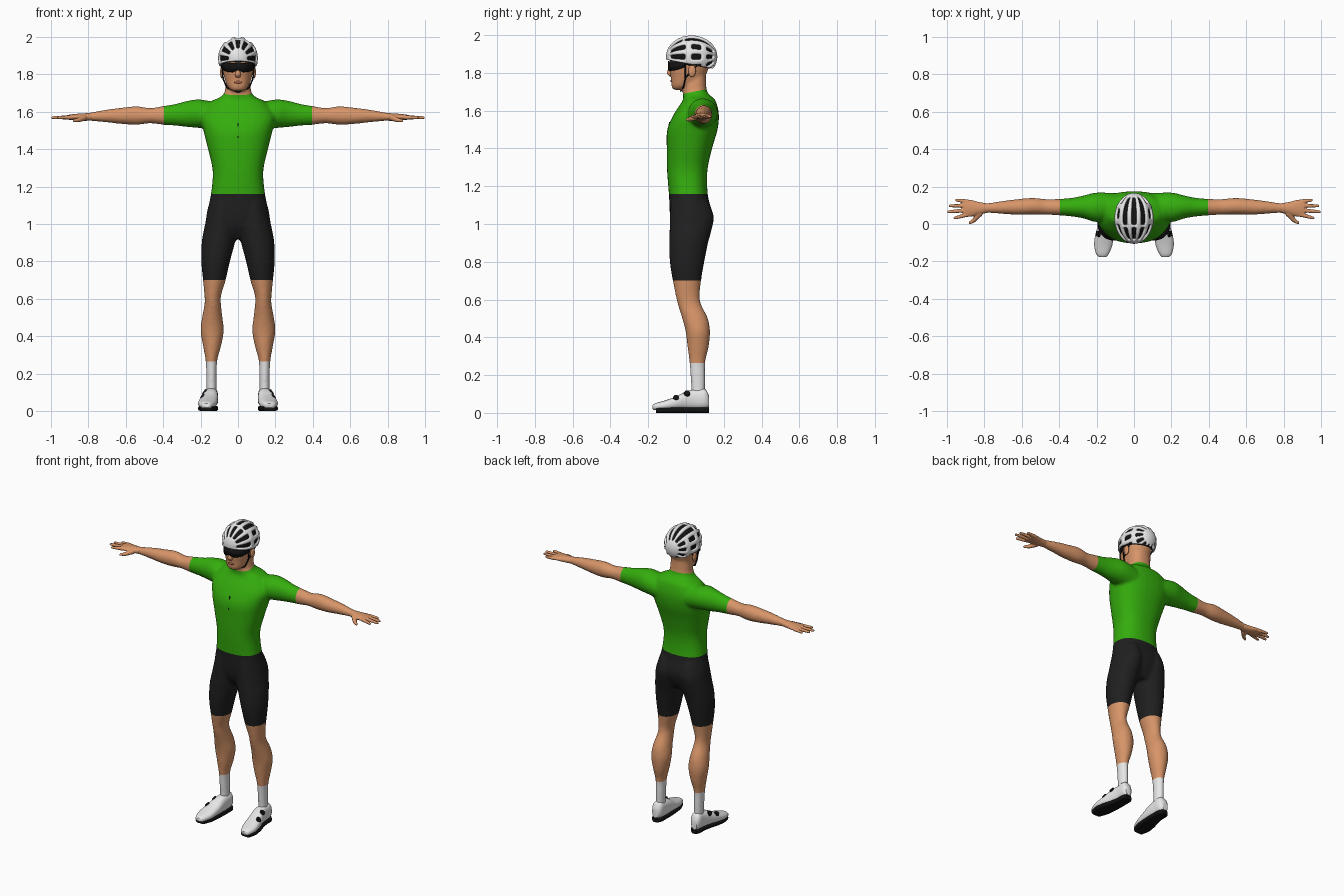
import bpy
import bmesh
import math
from mathutils import Matrix, Vector

cube = bpy.data.objects.get("Cube")
if cube:
    bpy.data.objects.remove(cube)


def material(name, colour):
    mat = bpy.data.materials.new(name)
    mat.use_nodes = True
    mat.diffuse_color = (*colour, 1)
    for node in mat.node_tree.nodes:
        if node.type == 'BSDF_PRINCIPLED':
            node.inputs["Base Color"].default_value = (*colour, 1)
            node.inputs["Roughness"].default_value = .7
    return mat


skin = material("skin", (.68, .3, .14))
green = material("jersey green", (.035, .42, .004))
charcoal = material("shorts charcoal", (.014, .014, .014))
white = material("white", (.8, .8, .8))
black = material("black", (.006, .006, .006))
lip = material("lip", (.45, .14, .08))


def spline(rings, steps=4):
    """Catmull-Rom interpolation between cross-sections."""
    out = []
    last = len(rings) - 1
    for i in range(last):
        around = [rings[min(max(i + k, 0), last)] for k in (-1, 0, 1, 2)]
        for j in range(steps):
            t = j / steps
            out.append([b + .5 * t * (c - a + t * (2*a - 5*b + 4*c - d + t * (3*(b - c) + d - a)))
                        for a, b, c, d in zip(*around)])
    return out + [list(rings[-1])]


def loft(bm, rings, axis, side=1, power=1, sides=24):
    """Closed skin over rings of (position, a_min, a_max, b_min, b_max) along an axis."""
    loops = []
    for pos, a0, a1, b0, b1 in spline(rings):
        loop = []
        for k in range(sides):
            ang = math.tau * k / sides
            c, s = math.cos(ang), math.sin(ang)
            c = math.copysign(abs(c) ** power, c)
            s = math.copysign(abs(s) ** power, s)
            co = [(a0 + a1 + (a1 - a0) * c) / 2, (b0 + b1 + (b1 - b0) * s) / 2]
            co.insert(axis, pos)
            co[0] *= side
            loop.append(bm.verts.new(co))
        loops.append(loop)
    for low, high in zip(loops, loops[1:]):
        for k in range(sides):
            n = (k + 1) % sides
            bm.faces.new((low[k], low[n], high[n], high[k]))
    bm.faces.new(loops[0])
    bm.faces.new(loops[-1])


def ball(bm, centre, size):
    bmesh.ops.create_uvsphere(bm, u_segments=20, v_segments=12, radius=1,
                              matrix=Matrix.Translation(centre) @ Matrix.Diagonal((*size, 1)))


def rod(bm, start, end, r1, r2, rounded=True):
    a, b = Vector(start), Vector(end)
    turn = (b - a).to_track_quat('Z', 'Y').to_matrix().to_4x4()
    bmesh.ops.create_cone(bm, cap_ends=True, segments=16, radius1=r1, radius2=r2,
                          depth=(b - a).length, matrix=Matrix.Translation((a + b) / 2) @ turn)
    if rounded:
        ball(bm, b, (r2, r2, r2))


def finish(bm, name, mats, recalc=True):
    if recalc:
        bmesh.ops.recalc_face_normals(bm, faces=bm.faces[:])
    mesh = bpy.data.meshes.new(name)
    bm.to_mesh(mesh)
    bm.free()
    obj = bpy.data.objects.new(name, mesh)
    bpy.context.scene.collection.objects.link(obj)
    for mat in mats:
        mesh.materials.append(mat)
    mesh.shade_smooth()
    mesh.set_sharp_from_angle(angle=math.radians(50))
    return obj


def fuse(bm, voxel, rounds):
    """Blend overlapping volumes into one surface and return it as a new bmesh."""
    obj = finish(bm, "blend", [])
    mod = obj.modifiers.new("Blend", 'REMESH')
    mod.mode = 'VOXEL'
    mod.voxel_size = voxel
    relax = obj.modifiers.new("Relax", 'SMOOTH')
    relax.factor = .5
    relax.iterations = rounds
    graph = bpy.context.evaluated_depsgraph_get()
    mesh = bpy.data.meshes.new_from_object(obj.evaluated_get(graph))
    out = bmesh.new()
    out.from_mesh(mesh)
    bpy.data.objects.remove(obj)
    bpy.data.meshes.remove(mesh)
    return out


def cut(bm, co, normal, clear=False):
    bmesh.ops.bisect_plane(bm, geom=bm.verts[:] + bm.edges[:] + bm.faces[:], dist=1e-5,
                           plane_co=co, plane_no=normal, clear_inner=clear)


# Body: torso with neck, head, arms and legs blended together
torso = [(.92, .09, -.03, .09), (.98, .165, -.07, .125), (1.05, .168, -.085, .14),
         (1.15, .146, -.09, .116), (1.28, .135, -.1, .113), (1.4, .16, -.102, .138),
         (1.5, .185, -.099, .167), (1.58, .2, -.065, .174), (1.65, .15, -.02, .158),
         (1.675, .1, -.015, .135), (1.7, .073, -.017, .112), (1.75, .066, -.01, .106),
         (1.8, .06, 0, .105)]
head = [(1.71, .03, -.066, -.02), (1.73, .053, -.077, .03), (1.77, .07, -.08, .09),
        (1.81, .08, -.086, .115), (1.85, .086, -.086, .125), (1.9, .085, -.08, .125),
        (1.95, .058, -.048, .09)]
arm = [(.1, .02, .165, 1.5, 1.645), (.2, .01, .168, 1.512, 1.665), (.27, .03, .152, 1.518, 1.658),
       (.33, .04, .14, 1.525, 1.642), (.4, .046, .134, 1.53, 1.63), (.47, .05, .133, 1.538, 1.619),
       (.54, .051, .139, 1.53, 1.629), (.62, .049, .133, 1.534, 1.621),
       (.7, .054, .123, 1.543, 1.611), (.8, .061, .109, 1.552, 1.593), (.82, .06, .11, 1.552, 1.592)]
leg = [(.09, .116, .168, .03, .1), (.18, .114, .169, .025, .101), (.27, .111, .173, .018, .102),
       (.35, .09, .187, .008, .12), (.43, .076, .2, -.002, .127), (.5, .083, .192, -.02, .116),
       (.57, .091, .179, -.042, .082), (.62, .09, .179, -.054, .072), (.7, .066, .187, -.07, .08),
       (.8, .043, .196, -.086, .097), (.9, .016, .194, -.089, .117), (.97, .001, .182, -.087, .136),
       (1.04, .001, .167, -.086, .147), (1.12, .01, .145, -.08, .12)]
bm = bmesh.new()
loft(bm, [(z, -w, w, y0, y1) for z, w, y0, y1 in torso], 2, power=.85, sides=32)
loft(bm, [(z, -w, w, y0, y1) for z, w, y0, y1 in head], 2, power=.9)
for side in (1, -1):
    loft(bm, arm, 0, side)
    loft(bm, leg, 2, side)
bm = fuse(bm, .009, 4)

# Clothing edges cut cleanly into the skin, then coloured by region
sleeve, hem, cuff, sock = .395, 1.16, .7, .265
collar, slope = Vector((0, .04, 1.7)), Vector((0, -.2, 1))
for x in (sleeve, -sleeve):
    cut(bm, (x, 0, 0), (1, 0, 0))
for z in (hem, cuff, sock):
    cut(bm, (0, 0, z), (0, 0, 1))
cut(bm, collar, slope)
for face in bm.faces:
    c = face.calc_center_median()
    if abs(c.x) > sleeve or (c - collar).dot(slope) > 0 or sock < c.z < cuff:
        face.material_index = 0
    elif c.z > hem:
        face.material_index = 1
    else:
        face.material_index = 2 if c.z > cuff else 3
finish(bm, "body", [skin, green, charcoal, white], recalc=False)

# Nose, lips and chest zip
bm = bmesh.new()
loft(bm, [(1.782, -.011, .011, -.088, -.06), (1.798, -.016, .016, -.101, -.06),
          (1.82, -.011, .011, -.095, -.06), (1.85, -.008, .008, -.088, -.06)], 2, sides=16)
finish(bm, "nose", [skin])
bm = bmesh.new()
ball(bm, (0, -.076, 1.757), (.022, .006, .007))
finish(bm, "lips", [lip])
bm = bmesh.new()
rod(bm, (0, -.1, 1.46), (0, -.086, 1.537), .004, .004)
finish(bm, "chest_zip", [black])

# Hands, ears and shoes on each side
palm = [(.78, .06, .11, 1.552, 1.594), (.83, .05, .118, 1.551, 1.591),
        (.87, .039, .129, 1.554, 1.588), (.91, .038, .131, 1.557, 1.583)]
fingers = [(.05, .957, .032), (.074, .99, .065), (.098, .982, .097), (.12, .948, .127)]
shoe = [(.122, .125, .165, .03, .09), (.1, .108, .178, .022, .127), (.05, .106, .18, .018, .125),
        (0, .106, .19, .018, .114), (-.05, .108, .205, .018, .088), (-.11, .115, .213, .016, .066),
        (-.16, .135, .202, .014, .052), (-.177, .15, .185, .02, .042)]
for side, label in ((1, "left"), (-1, "right")):
    bm = bmesh.new()
    loft(bm, palm, 0, side)
    for base, tip_x, tip_y in fingers:
        rod(bm, (side * .89, base, 1.57), (side * tip_x, tip_y, 1.568), .012, .008)
    rod(bm, (side * .82, .06, 1.568), (side * .853, .022, 1.555), .017, .012)
    rod(bm, (side * .853, .022, 1.555), (side * .876, .006, 1.552), .012, .008)
    finish(fuse(bm, .004, 3), label + "_hand", [skin], recalc=False)

    bm = bmesh.new()
    ball(bm, (side * .086, .032, 1.81), (.01, .02, .032))
    finish(bm, label + "_ear", [skin])

    bm = bmesh.new()
    loft(bm, shoe, 1, side, power=.8)
    finish(bm, label + "_shoe", [white])
    bm = bmesh.new()
    loft(bm, [(y, a, b, 0, .03) for y, a, b, _, _ in shoe[:-1]], 1, side, power=.55)
    finish(bm, label + "_sole", [black])
    bm = bmesh.new()
    for x, y, z in ((.187, -.052, .077), (.175, .005, .1)):
        spot = Vector((side * x, y, z))
        rod(bm, spot, spot + Vector((side * .009, 0, .006)), .018, .015, rounded=False)
    finish(bm, label + "_shoe_dials", [black])

    # Helmet strap and glasses arm
    bm = bmesh.new()
    path = [(.09, -.005, 1.875), (.079, -.003, 1.775), (.06, -.012, 1.728), (0, -.028, 1.704)]
    for a, b in zip(path, path[1:]):
        rod(bm, (side * a[0], *a[1:]), (side * b[0], *b[1:]), .004, .004)
    rod(bm, (side * .087, .07, 1.85), (side * .079, -.003, 1.775), .004, .004)
    rod(bm, (side * .085, -.01, 1.846), (side * .09, .045, 1.842), .004, .004)
    finish(bm, label + "_straps", [black])

# Wraparound glasses with a notch over the nose
bm = bmesh.new()
pairs = []
for i in range(-12, 13):
    ang, far = math.radians(i * 6.5), abs(i) / 12
    low = 1.81 + .02 * far ** 3 + .012 * max(0, 1 - far * 4)
    pairs.append([bm.verts.new((.089 * math.sin(ang), .016 - .112 * math.cos(ang), z))
                  for z in (low, 1.862 - .006 * far)])
for (a, b), (c, d) in zip(pairs, pairs[1:]):
    bm.faces.new((a, c, d, b))
finish(bm, "glasses", [black], recalc=False).modifiers.new("Thickness", 'SOLIDIFY').thickness = .005


# Helmet: ribbed vented shell over a dark liner
def dome(scale, vented):
    bm = bmesh.new()
    bmesh.ops.create_uvsphere(bm, u_segments=48, v_segments=24, radius=1)
    vents = []
    for face in bm.faces:
        c = face.calc_center_median()
        lon = math.degrees(math.atan2(c.x, c.y))
        bars = (.36,) if abs(lon) < 45 else (.12, -.5)
        in_slot = abs((lon + 15) % 30 - 15) < 7.4
        if in_slot and -.86 < c.z < .84 and all(abs(c.z - b) > .075 for b in bars):
            vents.append(face)
    if vented:
        bmesh.ops.delete(bm, geom=vents, context='FACES')
    size = Matrix.Diagonal((.107 * scale, .136 * scale, .116 * scale, 1))
    bm.transform(Matrix.Translation((0, .03, 1.885)) @ size @ Matrix.Rotation(math.pi / 2, 4, 'X'))
    cut(bm, (0, -.1, 1.868), (0, .2, 1), clear=True)
    return bm


shell = finish(dome(1, True), "helmet_shell", [white], recalc=False)
shell.modifiers.new("Thickness", 'SOLIDIFY').thickness = .016
shell.modifiers.new("Rounding", 'SUBSURF').levels = 1
finish(dome(.9, False), "helmet_liner", [black], recalc=False)
